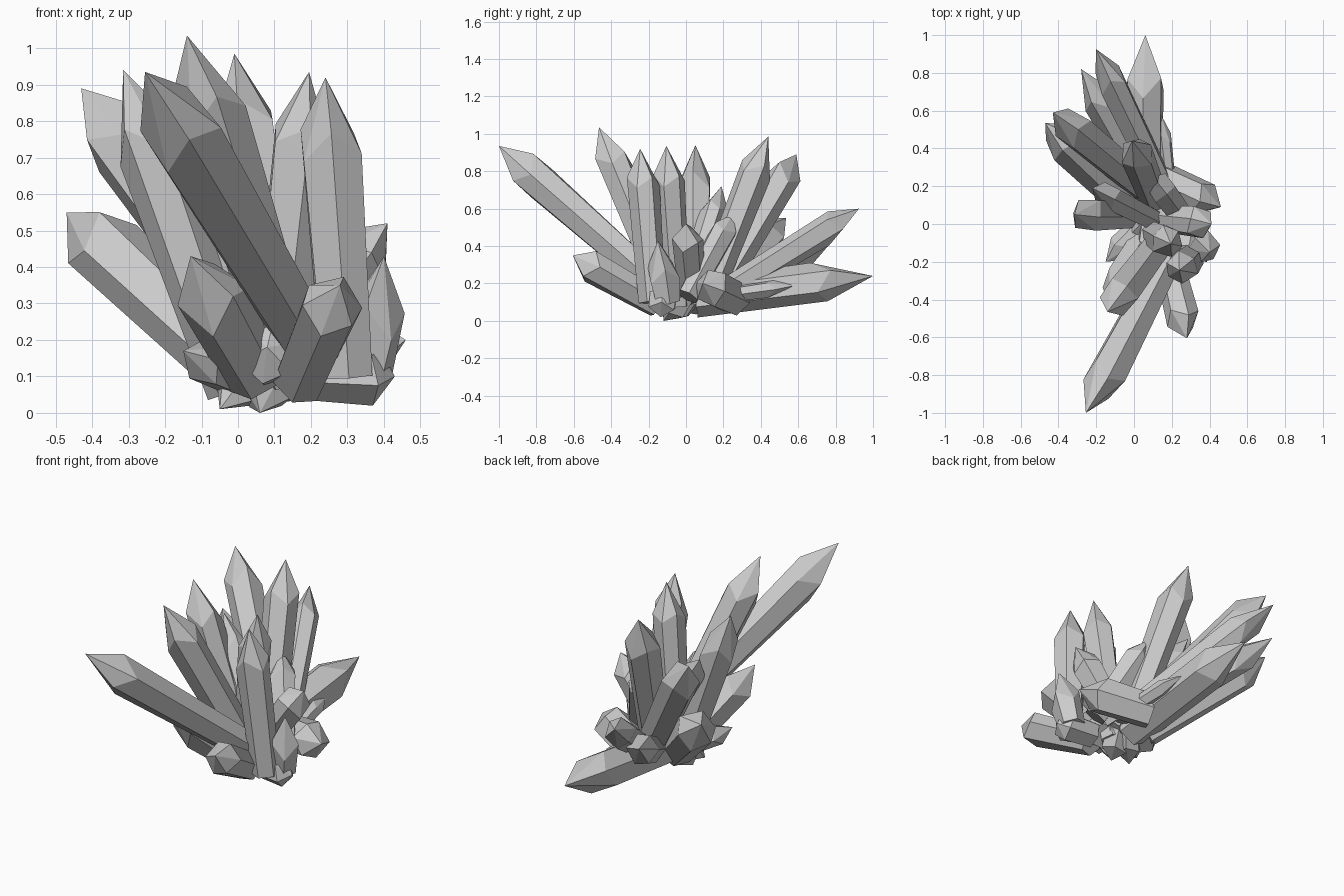
import bpy, bmesh, math, random
from mathutils import Vector

if "Cube" in bpy.data.objects:
    bpy.data.objects.remove(bpy.data.objects["Cube"])


def crystal(name, tip, base, r, point=0.2, taper=0.85, turn=None):
    """Six-sided shaft, slightly narrower at the root, with an uneven pointed end."""
    random.seed(name)
    tip, base = Vector(tip), Vector(base)
    axis = tip - base
    length = axis.length
    d = axis.normalized()
    side = d.cross(Vector((0, 0, 1)))
    if side.length < 0.1:
        side = Vector((1, 0, 0))
    side.normalize()
    up = side.cross(d)
    point = min(point, length * 0.5)
    if turn is None:
        turn = random.uniform(0, math.pi / 3)
    bm = bmesh.new()
    root, shoulder = [], []
    for i in range(6):
        a = turn + i * math.pi / 3 + random.uniform(-0.08, 0.08)
        out = side * math.cos(a) + up * math.sin(a)
        drop = point * (0.85 if i % 2 else 1.2) * random.uniform(0.9, 1.1)
        wide = r * (0.96 if i % 2 else 1.04)
        root.append(bm.verts.new(base + out * r * taper))
        shoulder.append(bm.verts.new(tip - d * drop + out * wide))
    apex = bm.verts.new(tip)
    bm.faces.new(root[::-1])
    for i in range(6):
        j = (i + 1) % 6
        bm.faces.new((root[i], root[j], shoulder[j], shoulder[i]))
        bm.faces.new((shoulder[i], shoulder[j], apex))
    bmesh.ops.recalc_face_normals(bm, faces=bm.faces)
    for v in bm.verts:
        v.co.z = max(v.co.z, 0.0)
    mesh = bpy.data.meshes.new(name)
    bm.to_mesh(mesh)
    bm.free()
    ob = bpy.data.objects.new(name, mesh)
    bpy.context.collection.objects.link(ob)


# tall upright crystals
crystal("long_front_crystal", (-0.255, -1.0, 0.935), (0.2, -0.14, 0.18), 0.105, 0.25, 0.75)
crystal("tallest_crystal", (-0.14, -0.465, 1.035), (0.15, -0.08, 0.1), 0.095, 0.21)
crystal("rear_tall_crystal", (-0.01, 0.44, 0.985), (0.12, 0.1, 0.1), 0.09, 0.19)
crystal("rear_left_tall_crystal", (-0.43, 0.59, 0.89), (0.12, 0.14, 0.12), 0.095, 0.18)
crystal("left_tall_crystal", (-0.315, 0.05, 0.94), (-0.01, 0.05, 0.06), 0.09, 0.2)
crystal("centre_tall_crystal", (0.195, -0.105, 0.935), (0.1, -0.05, 0.08), 0.085, 0.18)
crystal("right_tall_crystal", (0.24, -0.245, 0.92), (0.3, -0.18, 0.1), 0.087, 0.18)

# crystals leaning out at the back
crystal("rear_leaning_crystal", (-0.2, 0.925, 0.6), (0.15, 0.2, 0.15), 0.08, 0.2)
crystal("rear_left_leaning_crystal", (-0.28, 0.82, 0.47), (0.08, 0.18, 0.13), 0.085, 0.2)
crystal("rear_low_crystal", (0.06, 1.0, 0.24), (0.05, 0.05, 0.12), 0.108, 0.28, 0.95, math.pi / 2)
crystal("left_leaning_crystal", (-0.47, 0.535, 0.55), (0.0, 0.08, 0.11), 0.105, 0.17)
crystal("small_rear_crystal", (0.14, 0.585, 0.19), (0.19, 0.15, 0.13), 0.045, 0.13)

# short crystals at the front
crystal("front_right_short_crystal", (0.28, -0.605, 0.35), (0.17, -0.15, 0.09), 0.09, 0.12)
crystal("front_left_short_crystal", (-0.13, -0.43, 0.43), (0.05, -0.1, 0.1), 0.1, 0.17)
crystal("front_stub", (0.08, -0.26, 0.18), (0.1, 0.0, 0.14), 0.09, 0.05)
crystal("left_stub", (-0.15, -0.2, 0.17), (0.04, 0.0, 0.08), 0.065, 0.1)

# short crystals on the right side
crystal("right_short_crystal", (0.4, -0.15, 0.43), (0.35, -0.1, 0.1), 0.085, 0.2)
crystal("right_middle_crystal", (0.41, 0.0, 0.52), (0.14, 0.03, 0.15), 0.085, 0.1)
crystal("right_low_crystal", (0.46, 0.09, 0.2), (0.1, 0.26, 0.12), 0.1, 0.11, 0.95)
crystal("right_stub", (0.43, -0.13, 0.1), (0.2, -0.12, 0.11), 0.08, 0.05, 0.95)

# smaller crystals leaning left from the middle
crystal("inner_small_crystal", (-0.22, 0.19, 0.72), (0.15, 0.0, 0.12), 0.07, 0.16)
crystal("inner_short_crystal", (0.1, 0.25, 0.57), (0.28, 0.01, 0.13), 0.075, 0.12)

# stubs pointing down that the cluster stands on
crystal("lower_front_stub", (0.06, -0.12, 0.0), (0.1, 0.0, 0.16), 0.08, 0.08)
crystal("lower_left_stub", (-0.05, -0.1, 0.01), (0.06, 0.02, 0.14), 0.08, 0.1)
